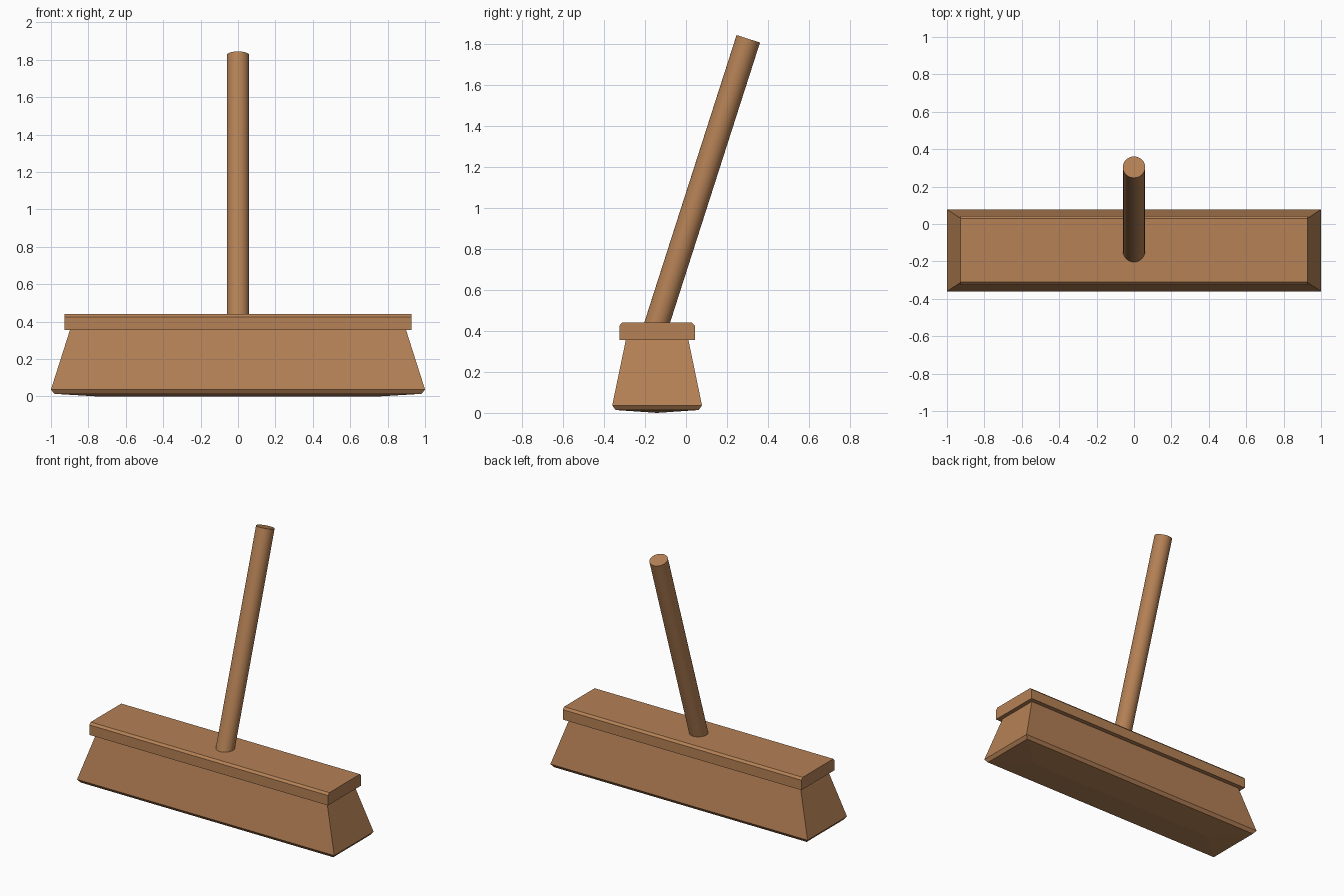
import bpy, bmesh, math
from mathutils import Vector

if "Cube" in bpy.data.objects:
    bpy.data.objects.remove(bpy.data.objects["Cube"])

YC = -0.141  # centre line of the broom head

wood = bpy.data.materials.new("warm_brown")
wood.diffuse_color = (0.46, 0.22, 0.092, 1)
wood.use_nodes = True
wood.node_tree.nodes["Principled BSDF"].inputs["Base Color"].default_value = wood.diffuse_color


def make_object(name, bm):
    bmesh.ops.recalc_face_normals(bm, faces=bm.faces)
    mesh = bpy.data.meshes.new(name)
    bm.to_mesh(mesh)
    bm.free()
    mesh.materials.append(wood)
    obj = bpy.data.objects.new(name, mesh)
    bpy.context.collection.objects.link(obj)
    return obj


def stacked_box(name, layers, ridge=None):
    """Loft rectangles (half x, half y, z); optional shallow hip ridge below."""
    bm = bmesh.new()
    rings = [[bm.verts.new((sx * hx, YC + sy * hy, z))
              for sx, sy in ((-1, -1), (1, -1), (1, 1), (-1, 1))]
             for hx, hy, z in layers]
    for a, b in zip(rings, rings[1:]):
        for i in range(4):
            j = (i + 1) % 4
            bm.faces.new((a[i], a[j], b[j], b[i]))
    bm.faces.new(rings[-1])
    base = rings[0]
    if ridge:
        hx, z = ridge
        left, right = [bm.verts.new((x, YC, z)) for x in (-hx, hx)]
        bm.faces.new((base[0], base[1], right, left))
        bm.faces.new((base[1], base[2], right))
        bm.faces.new((base[2], base[3], left, right))
        bm.faces.new((base[3], base[0], left))
    else:
        bm.faces.new(base[::-1])
    return make_object(name, bm)


# Flared bristle body with a bevelled lower rim and slightly bulging underside
stacked_box("bristles", [(0.982, 0.203, 0.014), (1.0, 0.219, 0.037),
                         (0.897, 0.152, 0.36)], ridge=(0.75, 0.0))

# Head block, with the long top edges chamfered
stacked_box("head_block", [(0.928, 0.184, 0.356), (0.928, 0.184, 0.426),
                           (0.928, 0.170, 0.441)])

# Leaning round handle
top = Vector((0, 0.304, 1.826))
axis = (top - Vector((0, YC, 0.44))).normalized()
bottom = top - axis * 1.50
bm = bmesh.new()
bmesh.ops.create_cone(bm, cap_ends=True, segments=32, radius1=0.06,
                      radius2=0.06, depth=1.50)
handle = make_object("handle", bm)
handle.location = (top + bottom) / 2
handle.rotation_euler = (-math.atan2(axis.y, axis.z), 0, 0)
bpy.context.view_layer.objects.active = handle
handle.select_set(True)
bpy.ops.object.shade_smooth_by_angle(angle=math.radians(35))
